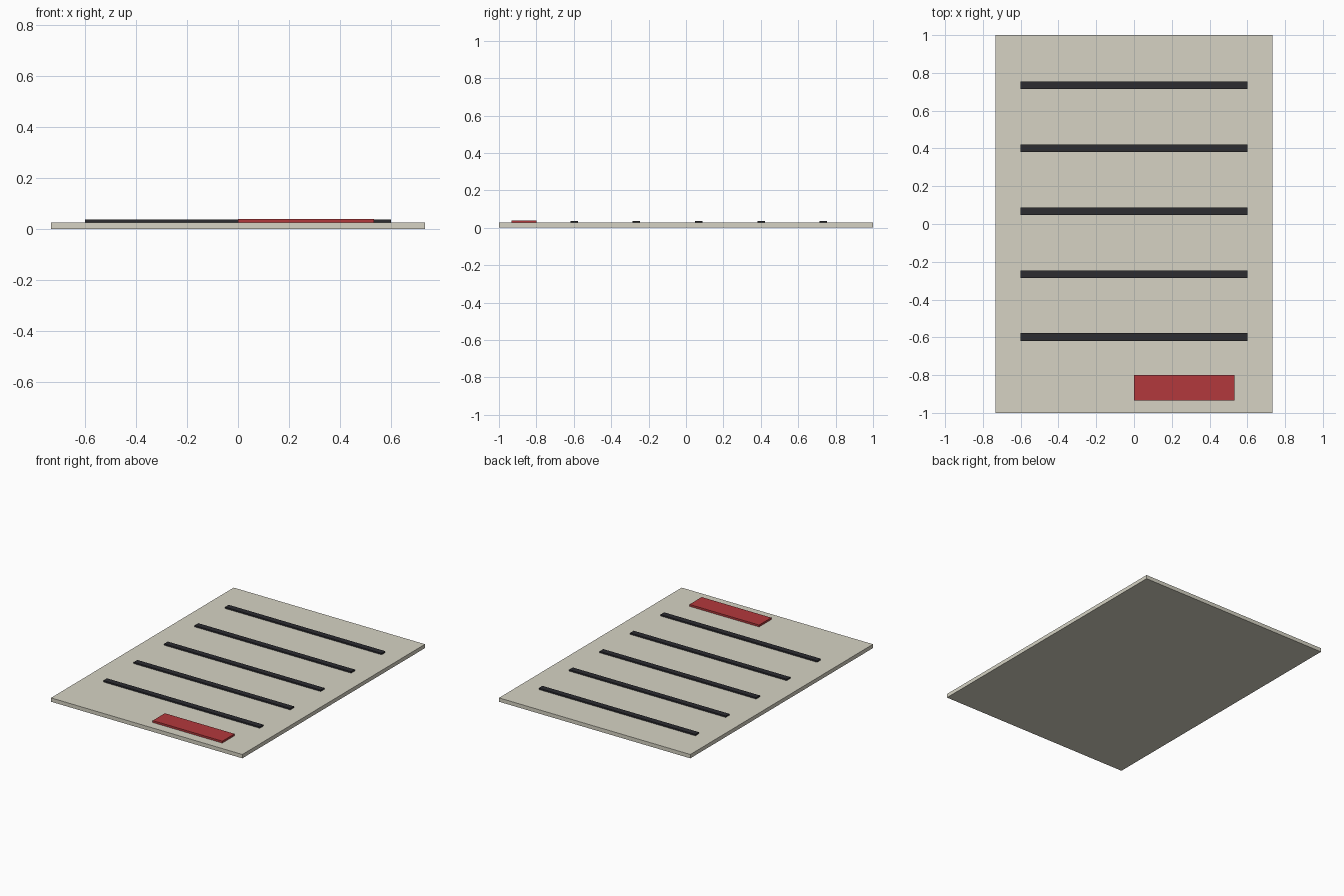
import bpy

if "Cube" in bpy.data.objects:
    bpy.data.objects.remove(bpy.data.objects["Cube"])


def material(name, rgb):
    m = bpy.data.materials.new(name)
    m.diffuse_color = (*rgb, 1)
    m.use_nodes = True
    m.node_tree.nodes["Principled BSDF"].inputs["Base Color"].default_value = m.diffuse_color
    return m


def box(name, x, y, z, mat):
    """Box from (min, max) ranges on each axis."""
    ranges = (x, y, z)
    bpy.ops.mesh.primitive_cube_add(size=1, location=[(a + b) / 2 for a, b in ranges])
    ob = bpy.context.object
    ob.name = name
    ob.scale = [b - a for a, b in ranges]
    bpy.ops.object.transform_apply(location=False, rotation=False, scale=True)
    ob.data.materials.append(mat)
    return ob


paper = material("paper", (0.67, 0.65, 0.55))
ink = material("ink", (0.025, 0.025, 0.03))
red = material("red", (0.45, 0.04, 0.045))

TOP = 0.0267

# Sheet
box("sheet", (-0.7333, 0.7333), (-1, 1), (0, TOP), paper)

# Raised lines, evenly spaced down the sheet
for i in range(5):
    y = 0.735 - i * 0.3333
    box(f"line_{i + 1}", (-0.6, 0.6), (y - 0.02, y + 0.02), (TOP, 0.0367), ink)

# Red stamp in the lower right corner
box("stamp", (0, 0.5333), (-0.9333, -0.8), (TOP, 0.04), red)
